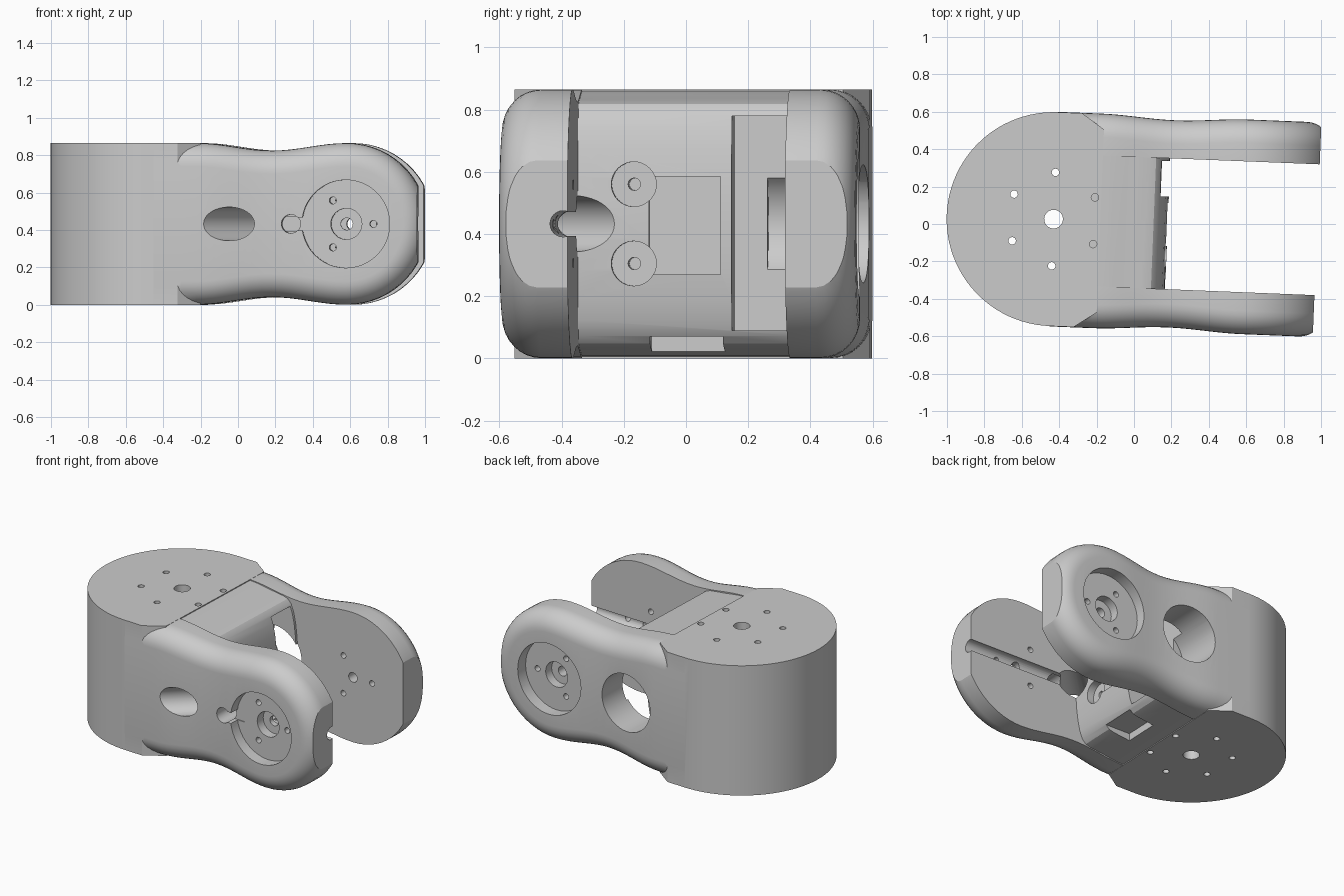
import bpy, bmesh, math
from mathutils import Matrix, Vector

if "Cube" in bpy.data.objects:
    bpy.data.objects.remove(bpy.data.objects["Cube"])

H, MID, R = 0.865, 0.4325, 0.572
JOINT = 1.03          # distance from the disc centre to the joint axis


def new_object(name, bm):
    bmesh.ops.recalc_face_normals(bm, faces=bm.faces)
    me = bpy.data.meshes.new(name)
    bm.to_mesh(me)
    bm.free()
    ob = bpy.data.objects.new(name, me)
    bpy.context.collection.objects.link(ob)
    return ob


def prism(name, pts, direction):
    bm = bmesh.new()
    f = bm.faces.new([bm.verts.new(p) for p in pts])
    ext = bmesh.ops.extrude_face_region(bm, geom=[f])
    vs = [g for g in ext["geom"] if isinstance(g, bmesh.types.BMVert)]
    bmesh.ops.translate(bm, verts=vs, vec=direction)
    return new_object(name, bm)


def rod(a, b, r, n=32):
    a, b = Vector(a), Vector(b)
    bm = bmesh.new()
    m = Matrix.Translation((a + b) / 2) @ (b - a).to_track_quat('Z', 'Y').to_matrix().to_4x4()
    bmesh.ops.create_cone(bm, cap_ends=True, segments=n, radius1=r, radius2=r,
                          depth=(b - a).length, matrix=m)
    return new_object("cutter", bm)


def box(x0, x1, y0, y1, z0, z1):
    pts = [(x0, y0, z0), (x1, y0, z0), (x1, y1, z0), (x0, y1, z0)]
    return prism("cutter", pts, (0, 0, z1 - z0))


def boolean(target, other, op='DIFFERENCE'):
    other.hide_render = True
    bpy.context.view_layer.objects.active = target
    m = target.modifiers.new("bool", 'BOOLEAN')
    m.operation, m.object, m.solver = op, other, 'EXACT'
    bpy.ops.object.modifier_apply(modifier=m.name)
    bpy.data.objects.remove(other)


def dip(u):
    return 0.5 * (1 - math.cos(2 * math.pi * (u - 0.23) / 0.8)) if 0.23 < u < JOINT else 0


# Side outline of an arm, upper half: waist, then a round end
upper = [(0.0, 0.432), (0.15, 0.432)]
upper += [(u, 0.432 - 0.04 * dip(u)) for u in [0.23 + 0.05 * i for i in range(17)]]
upper += [(JOINT + 0.432 * math.sin(t), 0.432 * math.cos(t))
          for t in [math.radians(6 * i) for i in range(1, 15)]]


def inset(d):
    out = []
    for i, (u, h) in enumerate(upper):
        a, b = upper[max(i - 1, 0)], upper[min(i + 1, len(upper) - 1)]
        t = Vector((b[0] - a[0], b[1] - a[1])).normalized()
        out.append((u + t.y * d, h - t.x * d))
    return out


# Arm: stacked outlines that round off the outer rim
def arm(side):
    bm, loops, fil = bmesh.new(), [], 0.125
    for k in range(-1, 9):
        phi = max(k, 0) * math.pi / 16
        half, ring = inset(fil * (1 - math.cos(phi))), []
        for s in (1, -1):
            for u, h in (half if s == 1 else half[::-1]):
                v = 0.35 if k < 0 else 0.574 - 0.02 * dip(u) - fil * (1 - math.sin(phi))
                ring.append(bm.verts.new((u, side * v, MID + s * h)))
        loops.append(ring)
    n = len(loops[0])
    for a, b in zip(loops, loops[1:]):
        for i in range(n):
            j = (i + 1) % n
            bm.faces.new((a[i], a[j], b[j], b[i]))
    for ring in (loops[0], loops[-1]):
        for i in range(n // 2 - 1):
            bm.faces.new((ring[i], ring[i + 1], ring[n - 2 - i], ring[n - 1 - i]))
    return new_object("arm", bm)


# Round base with tapered shoulders
base = [(R * math.cos(t), R * math.sin(t), 0)
        for t in [math.radians(90 + 180 * i / 48) for i in range(49)]]
base += [(0.13, -R, 0), (0.25, -0.49, 0), (0.25, 0.49, 0), (0.13, R, 0)]
body = prism("joint_bracket", base, (0, 0, H))

# Web between the arms, with a bulging front
web_top = [(0.2, 0.43), (0.3, 0.423), (0.4, 0.408), (0.5, 0.395), (0.535, 0.385), (0.56, 0.36),
           (0.58, 0.31), (0.595, 0.24), (0.606, 0.15), (0.611, 0.05)]
web = [(u, -0.36, MID + h) for u, h in web_top] + [(u, -0.36, MID - h) for u, h in web_top[::-1]]
boolean(body, prism("web", web, (0, 0.72, 0)), 'UNION')
for side in (1, -1):
    boolean(body, arm(side), 'UNION')

# Flat arm tips
boolean(body, box(1.41, 1.7, -1, 1, -0.2, 1.1))

# Bolt circle and centre hole in the base
boolean(body, rod((0, 0, -0.1), (0, 0, 1), 0.05))
for i in range(6):
    t = math.radians(30 + 60 * i)
    x, y = 0.25 * math.cos(t), 0.25 * math.sin(t)
    if x > 0.1:
        boolean(body, rod((x, y, -0.1), (x, y, 0.1), 0.02, 16))
        boolean(body, rod((x, y, 0.76), (x, y, 1), 0.02, 16))
    else:
        boolean(body, rod((x, y, -0.1), (x, y, 1), 0.02, 16))

# Joint recesses: dish, hub bore and three screw holes on each arm
for s in (1, -1):
    boolean(body, rod((JOINT, s * 0.495, MID), (JOINT, s * 0.8, MID), 0.235, 48))
    boolean(body, rod((JOINT, s * 0.435, MID), (JOINT, s * 0.8, MID), 0.083))
    boolean(body, rod((JOINT, s * 0.3, MID), (JOINT, s * 0.8, MID), 0.032))
    for i in range(3):
        t = 2 * math.pi * i / 3
        x, z = JOINT + 0.145 * math.cos(t), MID + 0.145 * math.sin(t)
        boolean(body, rod((x, s * 0.3, z), (x, s * 0.8, z), 0.019, 16))

# Cable slot and inner groove on the front arm
boolean(body, rod((0.735, -0.8, MID), (0.735, -0.38, MID), 0.05))
boolean(body, box(0.735, 0.85, -0.8, -0.49, MID - 0.035, MID + 0.035))
boolean(body, rod((0.55, -0.365, MID), (1.6, -0.365, MID), 0.042, 24))

# Slanted cable hole in front, round window and pocket at the back
boolean(body, rod((0.25, -0.72, MID), (0.70, -0.27, MID), 0.09, 40))
boolean(body, box(0.33, 0.75, 0.145, 0.335, 0.09, 0.78))
boolean(body, rod((0.45, 0.25, MID), (0.45, 0.8, MID), 0.19, 48))

# Flat pad, counterbores and underside notch on the web
boolean(body, box(0.588, 0.7, -0.12, 0.11, 0.27, 0.585))
for z in (0.305, 0.56):
    boolean(body, rod((0.56, -0.17, z), (0.72, -0.17, z), 0.072))
    boolean(body, rod((0.45, -0.17, z), (0.72, -0.17, z), 0.02, 16))
boolean(body, box(0.38, 0.75, -0.12, 0.115, -0.1, 0.07))

# Place with its slight turn and shade
body.data.transform(Matrix.Translation((-0.43, 0.026, 0)) @ Matrix.Rotation(math.radians(-2.3), 4, 'Z'))
bpy.ops.object.select_all(action='DESELECT')
body.select_set(True)
bpy.context.view_layer.objects.active = body
bpy.ops.object.shade_smooth_by_angle(angle=math.radians(25))
